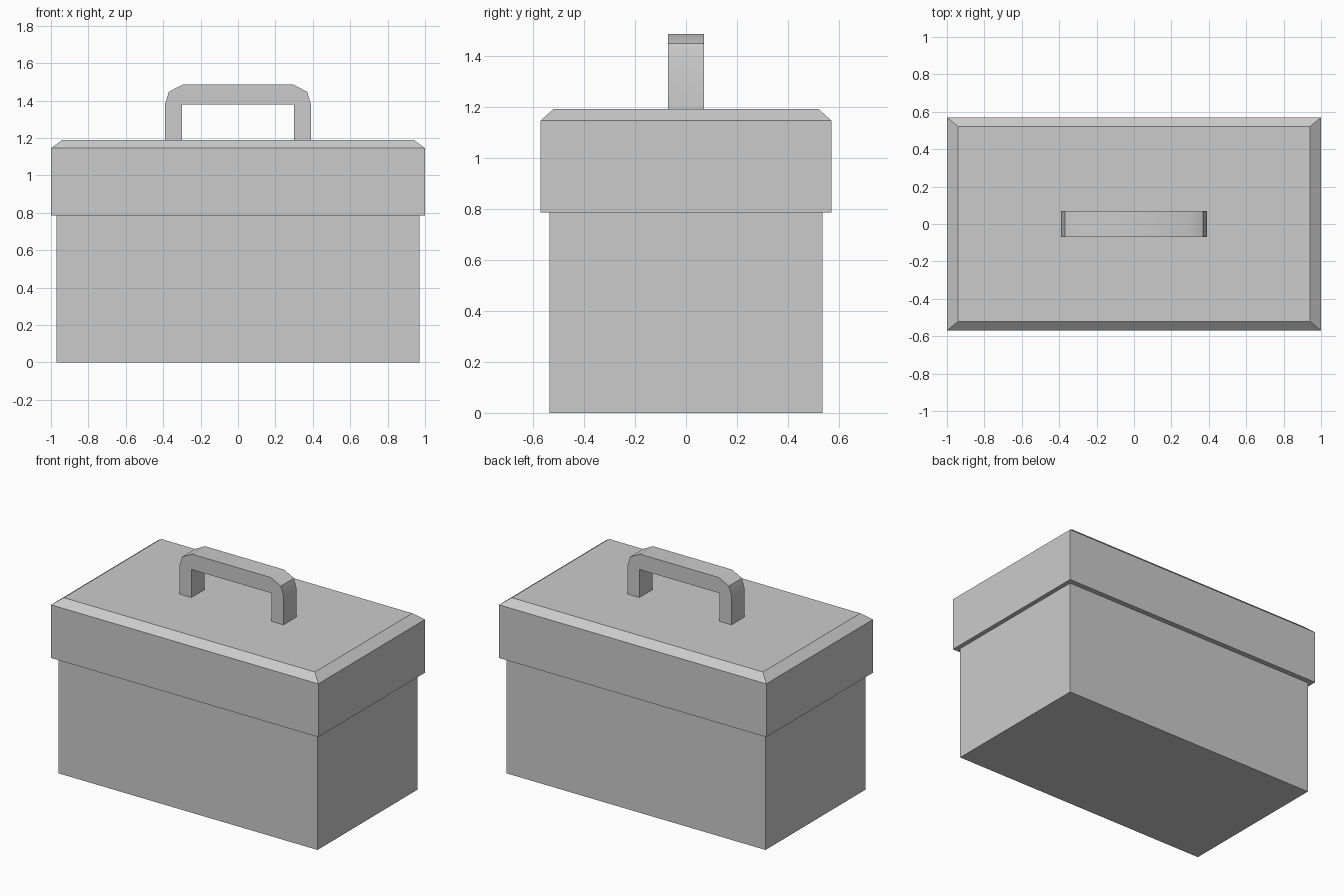
import bpy
import bmesh

# Remove the default cube
cube = bpy.data.objects.get("Cube")
if cube:
    bpy.data.objects.remove(cube, do_unlink=True)

# Single plain grey finish
grey = bpy.data.materials.new("plain_grey")
grey.use_nodes = True
colour = (0.6, 0.6, 0.6, 1)
grey.diffuse_color = colour
grey.node_tree.nodes["Principled BSDF"].inputs["Base Color"].default_value = colour


def add_object(name, bm):
    bmesh.ops.recalc_face_normals(bm, faces=bm.faces)
    mesh = bpy.data.meshes.new(name)
    bm.to_mesh(mesh)
    bm.free()
    mesh.materials.append(grey)
    obj = bpy.data.objects.new(name, mesh)
    bpy.context.collection.objects.link(obj)
    return obj


def stacked_box(name, levels):
    """Join rectangular sections, each given as (half width, half depth, height)."""
    bm = bmesh.new()
    rings = [[bm.verts.new((sx * w, sy * d, z))
              for sx, sy in ((-1, -1), (1, -1), (1, 1), (-1, 1))]
             for w, d, z in levels]
    for low, high in zip(rings, rings[1:]):
        for i in range(4):
            j = (i + 1) % 4
            bm.faces.new((low[i], low[j], high[j], high[i]))
    bm.faces.new(rings[0][::-1])
    bm.faces.new(rings[-1])
    return add_object(name, bm)


# Box body and overhanging lid with a chamfered top
lid_bottom, lid_top = 0.785, 1.19
stacked_box("box_body", [(0.97, 0.535, 0), (0.97, 0.535, lid_bottom)])
stacked_box("lid", [(1, 0.57, lid_bottom), (1, 0.57, 1.145), (0.94, 0.52, lid_top)])

# Carrying handle: mirrored arch profile, extruded through its depth
half_arch = [(0.30, 1.38), (0.30, lid_top), (0.39, lid_top),
             (0.39, 1.38), (0.37, 1.447), (0.295, 1.485)]
outline = half_arch + [(-x, z) for x, z in reversed(half_arch)]
half_depth = 0.07
bm = bmesh.new()
face = bm.faces.new([bm.verts.new((x, -half_depth, z)) for x, z in outline])
side = bmesh.ops.extrude_face_region(bm, geom=[face])
moved = [v for v in side["geom"] if isinstance(v, bmesh.types.BMVert)]
bmesh.ops.translate(bm, verts=moved, vec=(0, 2 * half_depth, 0))
handle = add_object("carry_handle", bm)

# Soften only the gentle bends of the handle
bpy.ops.object.select_all(action="DESELECT")
handle.select_set(True)
bpy.context.view_layer.objects.active = handle
bpy.ops.object.shade_smooth_by_angle(angle=0.52)
